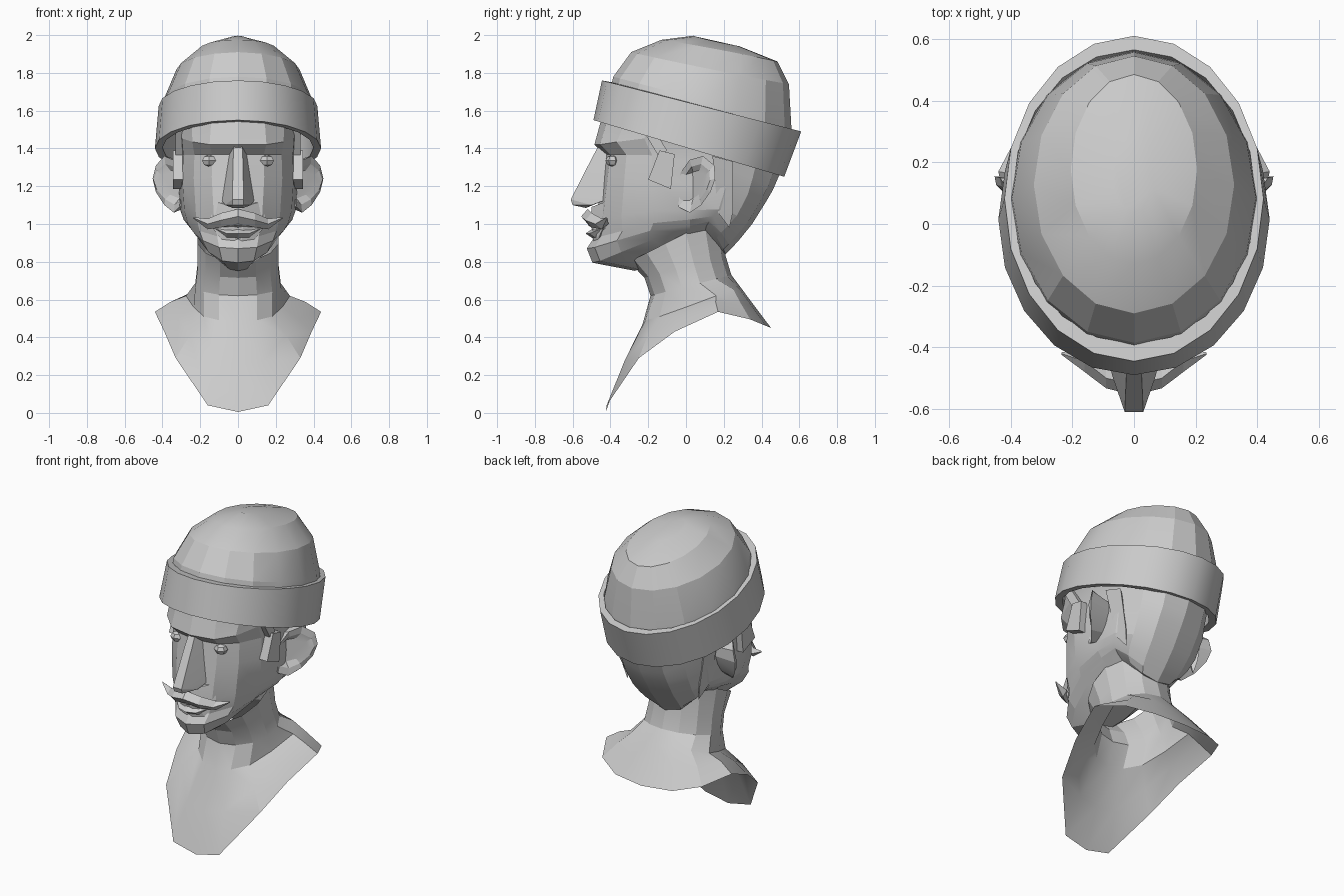
import bpy, bmesh, math
from mathutils import Vector

if "Cube" in bpy.data.objects:
    bpy.data.objects.remove(bpy.data.objects["Cube"])

grey = bpy.data.materials.new("plaster_grey")
grey.diffuse_color = (0.6, 0.6, 0.6, 1)
grey.use_nodes = True
grey.node_tree.nodes["Principled BSDF"].inputs["Base Color"].default_value = grey.diffuse_color


def finish(name, bm, angle=20, mirror=False):
    bmesh.ops.recalc_face_normals(bm, faces=bm.faces[:])
    mesh = bpy.data.meshes.new(name)
    bm.to_mesh(mesh)
    bm.free()
    mesh.materials.append(grey)
    ob = bpy.data.objects.new(name, mesh)
    bpy.context.collection.objects.link(ob)
    bpy.ops.object.select_all(action='DESELECT')
    ob.select_set(True)
    bpy.context.view_layer.objects.active = ob
    bpy.ops.object.shade_smooth_by_angle(angle=math.radians(angle))
    if mirror:
        mod = ob.modifiers.new("mirror", 'MIRROR')
        mod.use_clip = False
        mod.use_mirror_merge = False
    return ob


def ring(yf, zf, yb, zb, w, rise=0.0, n=2.0, ym=None, half=8, nb=None, power=1, back=1):
    """Tilted closed outline from a front point, a back point and a half width."""
    ym = (yf + yb) / 2 if ym is None else ym
    pts = []
    for i in range(2 * half):
        t = math.pi * i / half
        s, c = math.sin(t), math.cos(t)
        front = c > -1e-6
        e = n if front or nb is None else nb
        x = w * math.copysign(abs(s) ** (2 / e), s)
        k = abs(c) ** (2 / e)
        y = ym - (ym - yf) * k if front else ym + (yb - ym) * k
        lift = rise * abs(s) ** power if front else rise * back * s * s
        z = zf + (zb - zf) * (y - yf) / (yb - yf) + lift
        pts.append((x, y, z))
    return pts


def both_sides(pts):
    """Full outline from half of it, front centre to back centre."""
    return pts + [(-x, y, z) for x, y, z in reversed(pts[1:-1])]


def loft(name, rings, cap_a=False, cap_b=False, cyclic=False, angle=20, mirror=False):
    bm = bmesh.new()
    rows = [[bm.verts.new(p) for p in r] for r in rings]
    pairs = list(zip(rows, rows[1:]))
    if cyclic:
        pairs.append((rows[-1], rows[0]))
    for a, b in pairs:
        for i in range(len(a)):
            j = (i + 1) % len(a)
            bm.faces.new((a[i], a[j], b[j], b[i]))
    if cap_a:
        bm.faces.new(rows[0])
    if cap_b:
        bm.faces.new(rows[-1])
    return finish(name, bm, angle, mirror)


def hull(name, pts, mirror=False):
    bm = bmesh.new()
    for p in pts:
        bm.verts.new(p)
    bmesh.ops.convex_hull(bm, input=bm.verts[:])
    loose = [v for v in bm.verts if not v.link_faces]
    bmesh.ops.delete(bm, geom=loose, context='VERTS')
    return finish(name, bm, 10, mirror)


def strand(name, stations):
    """Mirrored strand of diamond sections: x, y, z, half height, half depth."""
    rings = [[(x, y, z + h), (x, y - d, z), (x, y, z - h), (x, y + d, z)]
             for x, y, z, h, d in stations]
    loft(name, rings, cap_b=True, angle=10, mirror=True)


# Hat crown: three tilted tiers closing on a near-flat top
loft("hat_crown", [
    ring(-.41, 1.68, .56, 1.44, .405),
    ring(-.385, 1.78, .557, 1.53, .395),
    ring(-.29, 1.91, .545, 1.74, .325, -.005),
    ring(-.13, 1.975, .485, 1.86, .205, .005),
    ring(.04, 1.997, .28, 1.942, .07, -.005),
], cap_b=True)

# Turned-up hat band
loft("hat_band", [
    ring(-.49, 1.55, .52, 1.25, .44, half=10),
    ring(-.445, 1.76, .61, 1.49, .42, half=10),
    ring(-.39, 1.75, .565, 1.50, .395, half=10),
    ring(-.44, 1.54, .47, 1.265, .40, half=10),
], cyclic=True, angle=30)

# Head with the hair at the back, from beneath the hat to under the chin
head_rows = [
    (-.42, 1.66, .50, 1.42, .36, 0, 2.1),
    (-.455, 1.53, .51, 1.30, .33, .05, 2.3),
    (-.485, 1.42, .49, 1.25, .315, .10, 2.6),
    (-.43, 1.37, .46, 1.18, .31, .06, 2.35),
    (-.445, 1.25, .425, 1.12, .315, .03, 2.35),
    (-.475, 1.03, .35, 1.00, .305, .06, 2.2),
    (-.485, .93, .285, .92, .288, .10, 2.0),
    (-.525, .87, .24, .87, .262, .12, 2.0),
    (-.495, .795, .21, .84, .22, .13, 2.0),
    (-.27, .752, .17, .85, .12, .08, 2.0),
]
loft("head", [ring(yf, zf, yb, zb, w, r, n, .02, nb=2.5, power=3, back=1.4)
              for yf, zf, yb, zb, w, r, n in head_rows], cap_a=True, cap_b=True, angle=15)

# Neck flowing into an open chest and collar sheet
neck_base = [(0, -.23, .47), (.10, -.215, .49), (.18, -.14, .51), (.235, 0, .56),
             (.275, .16, .62), (.21, .25, .655), (.10, .285, .655), (0, .30, .65)]
bust_rim = [(0, -.425, .005), (.16, -.42, .04), (.33, -.25, .29), (.39, -.06, .43),
            (.44, .17, .535), (.35, .34, .495), (.20, .425, .46), (0, .45, .45)]
middle = [tuple((Vector(a) + Vector(b)) / 2 + Vector((0, -.008, .01)))
          for a, b in zip(neck_base, bust_rim)]
loft("neck_and_bust", [
    ring(-.30, .80, .19, 1.05, .22, half=7),
    ring(-.22, .715, .21, .83, .22, half=7),
    ring(-.188, .62, .24, .73, .232, half=7),
    both_sides(neck_base), both_sides(middle), both_sides(bust_rim),
], angle=22)

# Nose with a flat ridge and flared nostrils
half_nose = [(.022, -.465, 1.41), (.025, -.495, 1.355), (.03, -.61, 1.13), (.028, -.60, 1.10),
             (.028, -.53, 1.085), (.068, -.50, 1.10), (.062, -.49, 1.17),
             (.05, -.41, 1.36), (.09, -.42, 1.13)]
hull("nose", half_nose + [(-x, y, z) for x, y, z in half_nose])

# Muzzle filling between nose, lips and cheeks
half_muzzle = [(.02, -.50, 1.09), (.03, -.505, 1.02), (.13, -.42, 1.12), (.15, -.43, 1.0),
               (.09, -.465, .92), (.02, -.49, .91), (.10, -.38, 1.0)]
hull("muzzle", half_muzzle + [(-x, y, z) for x, y, z in half_muzzle])

# Eyes
bm = bmesh.new()
bmesh.ops.create_uvsphere(bm, u_segments=6, v_segments=4, radius=1)
for v in bm.verts:
    v.co = Vector((.153 + v.co.x * .042, -.39 + v.co.y * .037, 1.335 + v.co.z * .031))
finish("eye", bm, 10, True)

# Moustache with upturned tips, and both lips
strand("moustache", [(0, -.52, 1.04, .04, .035), (.09, -.50, 1.02, .038, .033),
                     (.16, -.445, 1.0, .028, .035), (.235, -.42, 1.032, .004, .004)])
strand("upper_lip", [(0, -.49, .995, .02, .03), (.06, -.475, .995, .018, .03),
                     (.13, -.43, .99, .006, .01)])
strand("lower_lip", [(0, -.49, .95, .028, .042), (.06, -.475, .95, .024, .035),
                     (.13, -.43, .98, .006, .01)])

# Ears: back, rim, inner rim and sunken hollow
ear_rim = [(.31, -.03, 1.27), (.345, .02, 1.34), (.39, .09, 1.36), (.435, .15, 1.31),
           (.452, .155, 1.24), (.435, .13, 1.17), (.39, .08, 1.10), (.34, .02, 1.06),
           (.31, -.04, 1.09), (.30, -.035, 1.18)]


def ear_ring(scale, shift, flat=None):
    return [(x + shift if flat is None else flat, .055 + (y - .055) * scale,
             1.21 + (z - 1.21) * scale) for x, y, z in ear_rim]


loft("ear", [ear_ring(.75, 0, .25), ear_ring(1, 0), ear_ring(.72, -.005), ear_ring(.5, -.03)],
     cap_a=True, cap_b=True, angle=15, mirror=True)


# Hair locks at the temples, before the ears and behind them
def slab(name, outline, x_in, x_out):
    hull(name, [(x, y, z) for y, z in outline for x in (x_in, x_out)], True)


slab("temple_lock", [(-.23, 1.50), (-.17, 1.50), (-.10, 1.39), (-.14, 1.35)], .27, .33)
slab("sideburn", [(-.14, 1.39), (-.06, 1.37), (-.08, 1.185), (-.20, 1.235)], .29, .345)
hull("nape_lock", [(.33, .14, 1.36), (.31, .25, 1.33), (.27, .25, 1.07), (.25, .23, .98),
                   (.28, .17, 1.06), (.22, .20, 1.2)], True)
